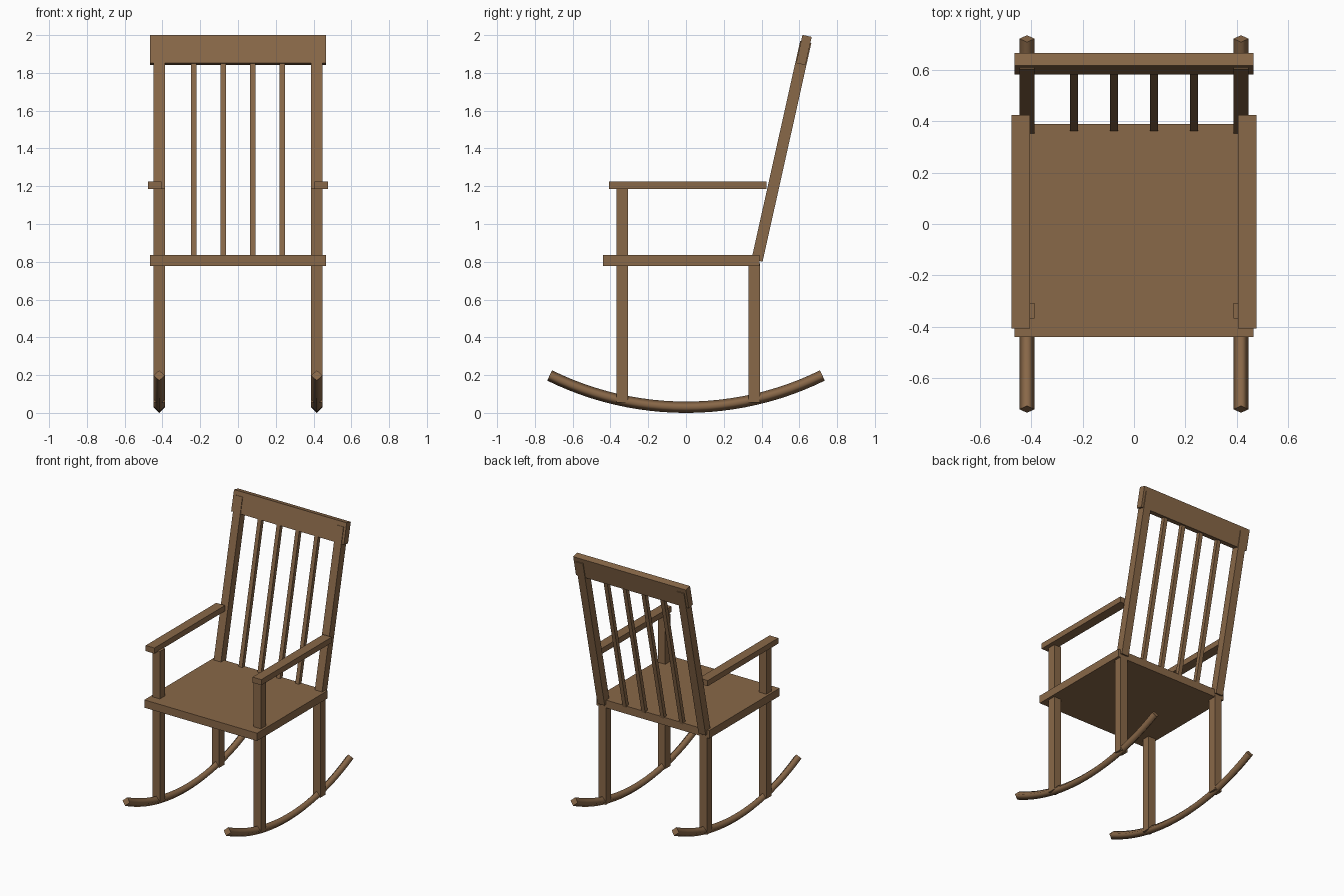
import bpy, bmesh, math
from mathutils import Vector, Matrix

if "Cube" in bpy.data.objects:
    bpy.data.objects.remove(bpy.data.objects["Cube"])

wood = bpy.data.materials.new("brown wood")
wood.diffuse_color = (0.25, 0.138, 0.065, 1)
wood.use_nodes = True
wood.node_tree.nodes["Principled BSDF"].inputs["Base Color"].default_value = wood.diffuse_color


def finish(name, bm):
    bmesh.ops.recalc_face_normals(bm, faces=bm.faces)
    me = bpy.data.meshes.new(name)
    bm.to_mesh(me)
    bm.free()
    me.materials.append(wood)
    ob = bpy.data.objects.new(name, me)
    bpy.context.collection.objects.link(ob)
    return ob


def box(name, x, y, z, tilt=0.0, pivot=(0, 0, 0)):
    """Box from (min, max) ranges, tilted back about x and moved to pivot."""
    bm = bmesh.new()
    size = [r[1] - r[0] for r in (x, y, z)]
    mid = [(r[0] + r[1]) / 2 for r in (x, y, z)]
    m = (Matrix.Translation(pivot) @ Matrix.Rotation(-tilt, 4, 'X')
         @ Matrix.Translation(mid) @ Matrix.Diagonal((*size, 1)))
    bmesh.ops.create_cube(bm, size=1, matrix=m)
    return finish(name, bm)


def around(c, half):
    return (c - half, c + half)


def rocker(name, x, radius=1.635, half=0.03, reach=0.722, steps=24):
    """Arc-shaped runner with a diamond cross-section."""
    bm = bmesh.new()
    end = math.asin(reach / radius)
    rings = []
    for i in range(steps + 1):
        a = -end + 2 * end * i / steps
        out = Vector((0, math.sin(a), -math.cos(a)))
        c = Vector((x, 0, half + radius)) + out * radius
        side = Vector((1, 0, 0))
        rings.append([bm.verts.new(c + d * half) for d in (side, out, -side, -out)])
    for r, s in zip(rings, rings[1:]):
        for k in range(4):
            f = bm.faces.new((r[k], r[(k + 1) % 4], s[(k + 1) % 4], s[k]))
            f.smooth = True
    bm.faces.new(rings[0])
    bm.faces.new(rings[-1])
    return finish(name, bm)


# Seat
box("seat", (-0.465, 0.465), (-0.44, 0.39), (0.778, 0.836))

# Back frame: tilted about a point inside the rear of the seat
tilt = math.atan(0.223)
base = (0, 0.376, 0.807)
top = 1.22
box("crest_rail", (-0.465, 0.465), (-0.025, 0.025), (top - 0.155, top - 0.002), tilt, base)
for i in range(4):
    box(f"back_slat_{i + 1}", around(-0.234 + 0.156 * i, 0.015), (-0.02, 0.01),
        (0.0, top - 0.1), tilt, base)

# Mirrored side parts
for side, s in (("left", -1), ("right", 1)):
    x = 0.417 * s
    box(f"{side}_back_post", around(x, 0.03), (-0.03, 0.03), (0, top - 0.035), tilt, base)
    box(f"{side}_front_leg", around(x, 0.03), around(-0.338, 0.03), (0.055, 1.19))
    box(f"{side}_rear_leg", around(x, 0.03), around(0.361, 0.03), (0.055, 0.79))
    box(f"{side}_armrest", around(0.441 * s, 0.036), (-0.407, 0.425), (1.184, 1.226))
    rocker(f"{side}_rocker", x)
